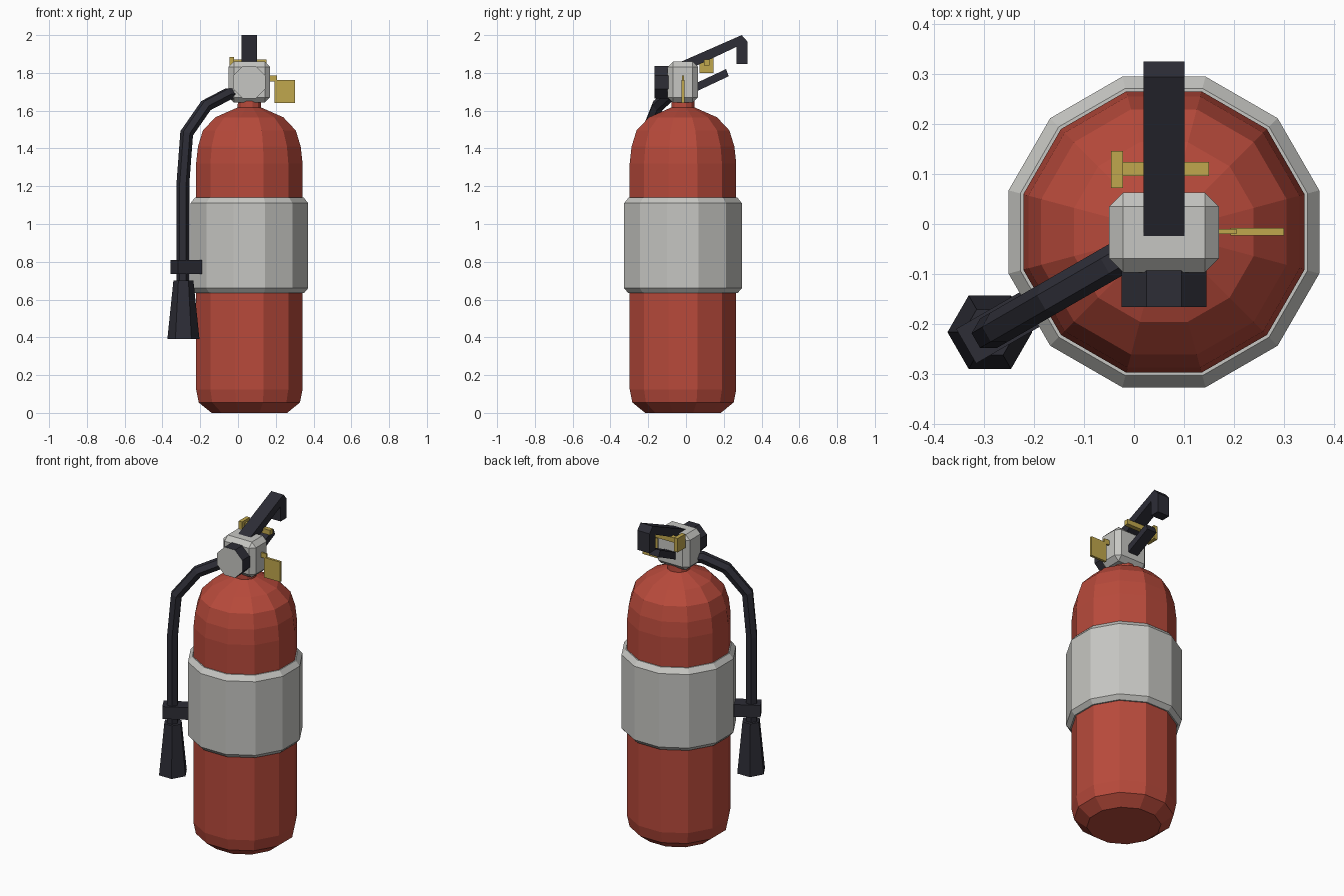
import bpy, bmesh
from math import cos, sin, pi, radians
from mathutils import Vector

if "Cube" in bpy.data.objects:
    bpy.data.objects.remove(bpy.data.objects["Cube"])


def material(name, rgb):
    lin = [((c / 255 + 0.055) / 1.055) ** 2.4 for c in rgb]
    m = bpy.data.materials.new(name)
    m.diffuse_color = (*lin, 1)
    m.use_nodes = True
    m.node_tree.nodes["Principled BSDF"].inputs["Base Color"].default_value = m.diffuse_color
    return m


RED = material("red paint", (184, 74, 59))
GREY = material("light grey", (198, 198, 194))
BLACK = material("black rubber", (45, 45, 54))
GOLD = material("gold metal", (192, 167, 77))
CX, CY = 0.06, -0.016          # tank axis


def finish(name, bm, *mats):
    bmesh.ops.recalc_face_normals(bm, faces=bm.faces)
    me = bpy.data.meshes.new(name)
    bm.to_mesh(me)
    bm.free()
    for m in mats:
        me.materials.append(m)
    ob = bpy.data.objects.new(name, me)
    bpy.context.collection.objects.link(ob)
    return ob


def bridge(name, rings, mat, cap=True):
    """Skin a list of rings with equal point counts."""
    bm = bmesh.new()
    vs = [[bm.verts.new(p) for p in r] for r in rings]
    n = len(vs[0])
    pairs = list(zip(vs, vs[1:])) + ([] if cap else [(vs[-1], vs[0])])
    for a, b in pairs:
        for i in range(n):
            j = (i + 1) % n
            bm.faces.new((a[i], a[j], b[j], b[i]))
    if cap:
        bm.faces.new(vs[0])
        bm.faces.new(vs[-1])
    return finish(name, bm, mat)


def lathe(name, profile, mat, sides=12, cap=True):
    """Profile of (flat-side distance, height) about the tank axis."""
    k = 1 / cos(pi / sides)
    rings = [[(CX + r * k * cos((i + .5) * 2 * pi / sides),
               CY + r * k * sin((i + .5) * 2 * pi / sides), z)
              for i in range(sides)] for r, z in profile]
    return bridge(name, rings, mat, cap)


def box(name, lo, hi, mat, bevel=0):
    bm = bmesh.new()
    bmesh.ops.create_cube(bm, size=1)
    for v in bm.verts:
        v.co = [l + (h - l) * (c + .5) for l, h, c in zip(lo, hi, v.co)]
    if bevel:
        bmesh.ops.bevel(bm, geom=bm.edges[:], offset=bevel, segments=1, affect='EDGES')
    return finish(name, bm, mat)


def side_profile(name, pts, half, mat):
    """Extrude a (y, z) outline across x."""
    return bridge(name, [[(CX + s * half, y, z) for y, z in pts] for s in (-1, 1)], mat)


# Tank with domed top and neck, and its label band
lathe("tank", [(.2, 0), (.268, .055), (.282, .125), (.282, 1.32), (.272, 1.41),
               (.246, 1.495), (.18, 1.565), (.062, 1.617), (.06, 1.67)], RED)
lathe("label_band", [(.275, .635), (.29, .635), (.3115, .66), (.3115, 1.11),
                     (.288, 1.14), (.275, 1.14)], GREY, cap=False)

# Valve head
box("valve_head", (-.05, -.097, 1.643), (.17, .063, 1.86), GREY, bevel=.028)

# Pressure gauge: octagonal drum with an inset grey dial
bm = bmesh.new()
rings = [[bm.verts.new((CX + .0925 * cos((i + .5) * pi / 4), y,
                        1.75 + .0925 * sin((i + .5) * pi / 4))) for i in range(8)]
         for y in (-.166, -.08)]
front = bm.faces.new(rings[0])
bm.faces.new(rings[1])
for i in range(8):
    j = (i + 1) % 8
    bm.faces.new((rings[0][i], rings[0][j], rings[1][j], rings[1][i]))
bmesh.ops.inset_individual(bm, faces=[front], thickness=.03)
front.material_index = 1
finish("pressure_gauge", bm, BLACK, GREY)

# Carry handle with hooked end, and squeeze lever below it
side_profile("top_handle", [(-.047, 1.85), (.295, 2.0), (.326, 1.965), (.326, 1.846),
                            (.268, 1.846), (.268, 1.938), (-.025, 1.80)], .041, BLACK)
side_profile("lower_lever", [(.02, 1.73), (.212, 1.82), (.226, 1.782), (.04, 1.695)],
             .033, BLACK)

# Safety pin and hanging tag
box("pin_rod", (-.03, .096, 1.84), (.15, .124, 1.87), GOLD)
box("pin_head", (-.046, .072, 1.80), (-.022, .146, 1.885), GOLD)
box("tag_link", (.15, -.02, 1.755), (.206, -.01, 1.785), GOLD)
box("tag_plate", (.193, -.023, 1.64), (.301, -.008, 1.762), GOLD)

# Hose swept along a path in a vertical plane leaning 30 degrees to front left
OUT = Vector((-cos(radians(30)), -sin(radians(30)), 0))
SIDE = Vector((-OUT.y, OUT.x, 0))
UP = Vector((0, 0, 1))
AXIS = Vector((CX, CY, 0))
path = [AXIS + OUT * r + UP * z for r, z in
        [(.03, 1.688), (.13, 1.688), (.265, 1.627), (.383, 1.48), (.406, 1.215), (.406, .68)]]
rings = []
for i, p in enumerate(path):
    a = (p - path[max(i - 1, 0)]).normalized()
    b = (path[min(i + 1, len(path) - 1)] - p).normalized()
    t = (a + b).normalized()
    stretch = 1 / t.dot(a if i else b)      # keep thickness at mitred bends
    n = t.cross(SIDE) * stretch
    rings.append([p + .034 * (SIDE * cos(k * pi / 3) + n * sin(k * pi / 3))
                  for k in range(6)])
bridge("hose", rings, BLACK)

# Flared nozzle at the hose end
c = Vector((-.289, -.217, 0))
bridge("nozzle", [[c + Vector((r * cos(k * pi / 3), r * sin(k * pi / 3), z))
                   for k in range(6)] for r, z in [(.085, .39), (.053, .70)]], BLACK)

# Clip holding the hose to the tank
bridge("hose_clip", [[AXIS + OUT * r + SIDE * s + UP * z for r, s in
                      [(.30, -.04), (.458, -.04), (.458, .04), (.30, .04)]]
                     for z in (.735, .81)], BLACK)
